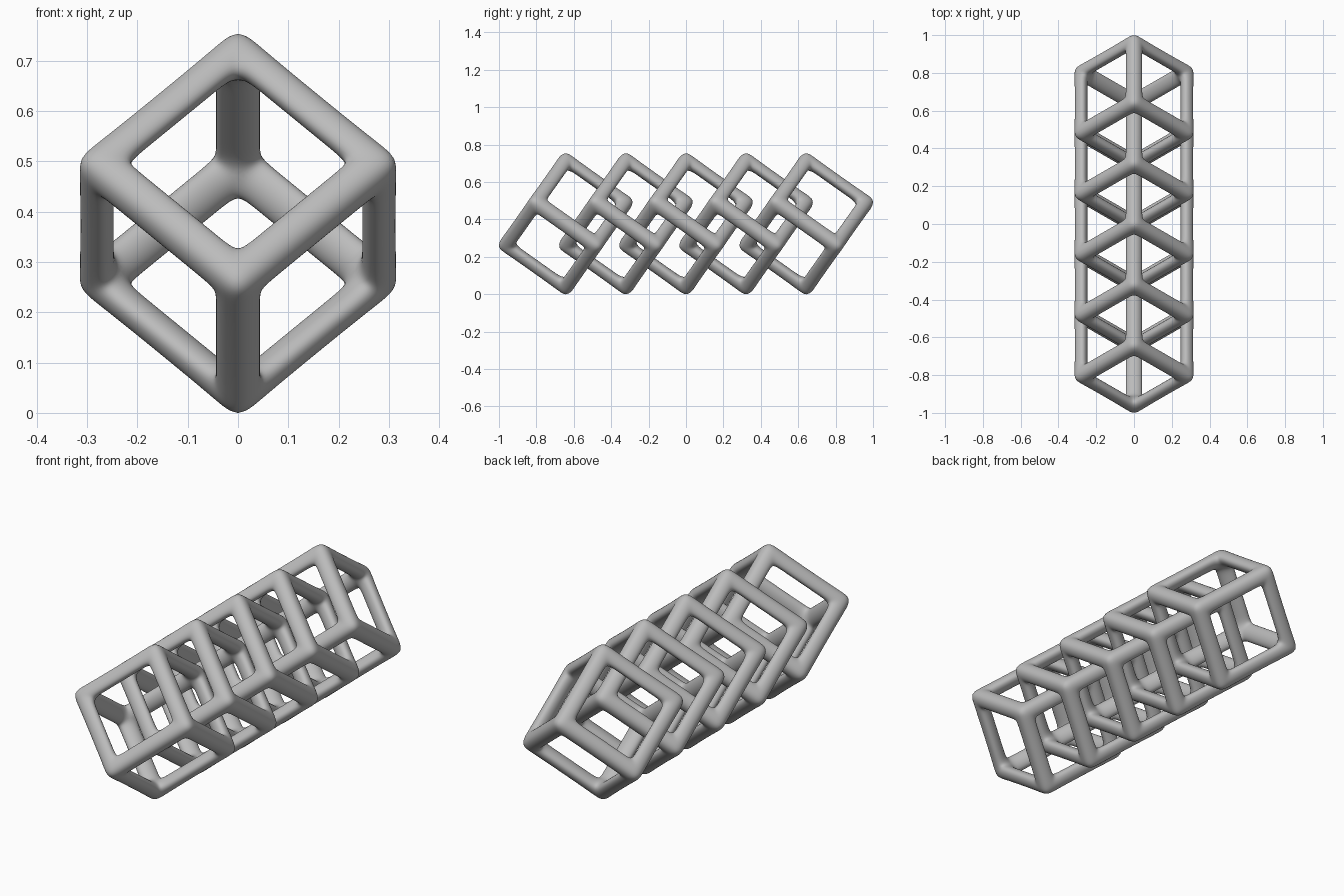
import bpy
import bmesh
from itertools import product
from mathutils import Matrix, Vector

default = bpy.data.objects.get("Cube")
if default:
    bpy.data.objects.remove(default, do_unlink=True)

COUNT = 5
SPACING = 0.3215
CENTRE_Z = 0.3767
OUTER = 0.2367      # half size of the cage cube
HOLE = 0.1447       # half size of the face openings
INNER = 0.1667      # half distance to the inside edges of the bars
LOOP = 0.107        # support loops that keep the bars straight
TIP = 0.241         # corner points, pushed out a little
OUTER_LOOP = 0.177

grey = bpy.data.materials.new("plain grey")
grey.use_nodes = True
colour = (0.5, 0.5, 0.5, 1)
grey.diffuse_color = colour
grey.node_tree.nodes["Principled BSDF"].inputs["Base Color"].default_value = colour


def section(axis, su, sv, side, at_corner):
    """Four points round a bar: outer edge, hole edge, inner edge, hole edge."""
    edge = TIP if at_corner else OUTER
    along = (TIP, HOLE, INNER, HOLE) if at_corner else (OUTER_LOOP, LOOP, LOOP, LOOP)
    across = ((edge, edge), (OUTER, HOLE), (INNER, INNER), (HOLE, OUTER))
    points = []
    for k, (u, v) in zip(along, across):
        p = Vector()
        p[axis] = k * side
        p[(axis + 1) % 3] = u * su
        p[(axis + 2) % 3] = v * sv
        points.append(p)
    return points


# Mitred bars along the twelve cube edges
bm = bmesh.new()
for axis, su, sv in product(range(3), (-1, 1), (-1, 1)):
    stations = ((-1, True), (-1, False), (1, False), (1, True))
    rings = [[bm.verts.new(p) for p in section(axis, su, sv, *s)] for s in stations]
    for a, b in zip(rings, rings[1:]):
        for i in range(4):
            j = (i + 1) % 4
            bm.faces.new((a[i], a[j], b[j], b[i]))
bmesh.ops.remove_doubles(bm, verts=bm.verts, dist=0.0005)

# Stand the cube on one corner
down = Vector((0, 2 ** 0.5, -1)).normalized()
up = Vector((0, 1, 2 ** 0.5)).normalized()
side = Vector((1, 0, 0))
axes = (down, (up + side).normalized(), (up - side).normalized())
bm.transform(Matrix(axes).transposed().to_4x4())
bmesh.ops.recalc_face_normals(bm, faces=bm.faces)
for face in bm.faces:
    face.smooth = True

mesh = bpy.data.meshes.new("cube_frame")
bm.to_mesh(mesh)
bm.free()
mesh.materials.append(grey)

# Row of interlocking frames
for n in range(COUNT):
    frame = bpy.data.objects.new(f"cube_frame_{n + 1}", mesh)
    frame.location = (0, (n - (COUNT - 1) / 2) * SPACING, CENTRE_Z)
    bpy.context.collection.objects.link(frame)
    smooth = frame.modifiers.new("rounding", "SUBSURF")
    smooth.levels = smooth.render_levels = 3
